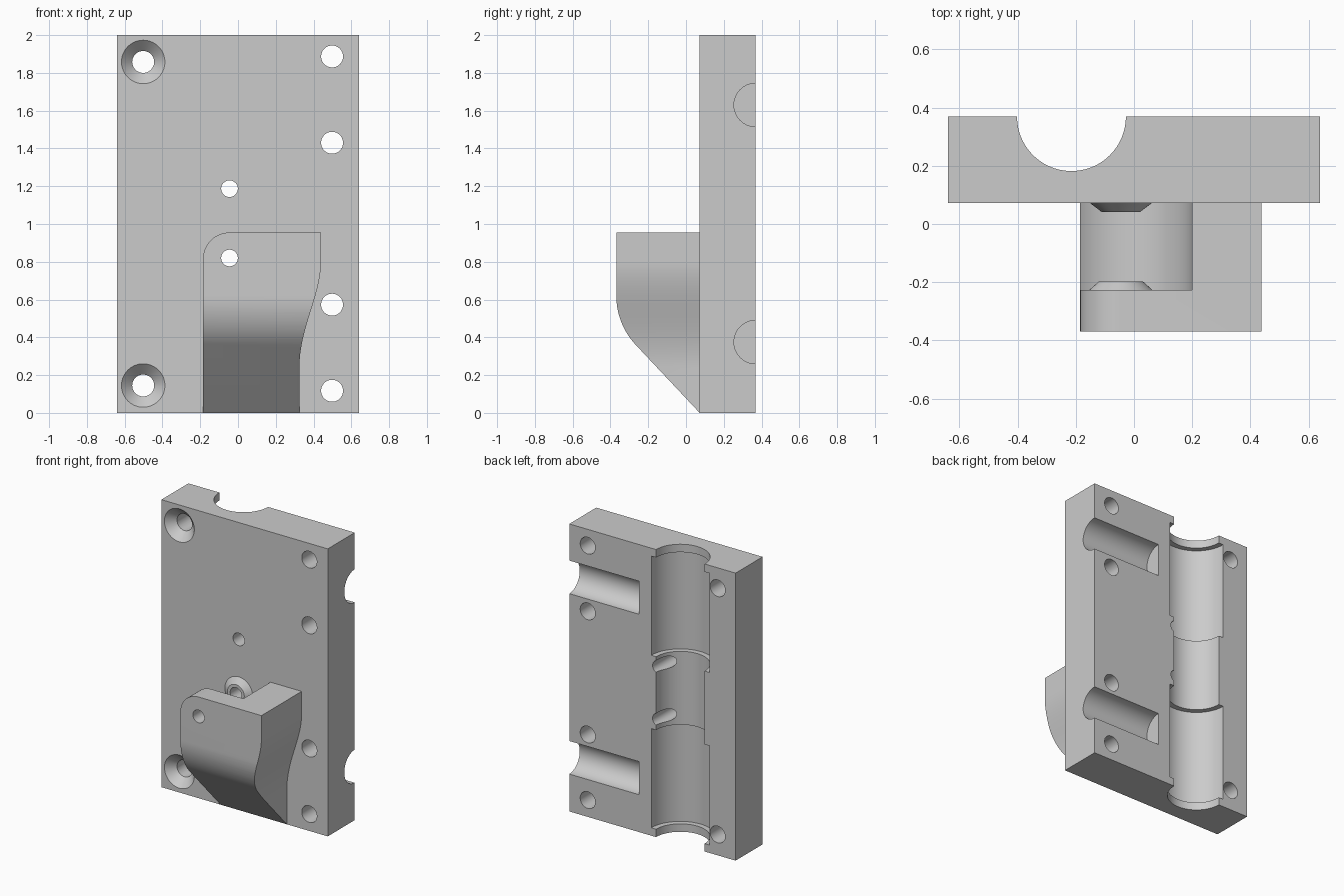
import bpy, bmesh, math
from mathutils import Matrix, Vector

cube = bpy.data.objects.get("Cube")
if cube:
    bpy.data.objects.remove(cube, do_unlink=True)

FRONT, FACE, BACK = -0.369, 0.0725, 0.369   # hook front, plate face, plate back
PIVOT = (-0.045, 0.82)                      # pin hole centre (x, z)

grey = bpy.data.materials.new("matte grey")
grey.use_nodes = True
grey.diffuse_color = (0.6, 0.6, 0.6, 1)
grey.node_tree.nodes["Principled BSDF"].inputs["Base Color"].default_value = (0.6, 0.6, 0.6, 1)


def make(name, bm):
    bmesh.ops.recalc_face_normals(bm, faces=bm.faces)
    mesh = bpy.data.meshes.new(name)
    bm.to_mesh(mesh)
    bm.free()
    mesh.materials.append(grey)
    obj = bpy.data.objects.new(name, mesh)
    bpy.context.collection.objects.link(obj)
    return obj


def box(name, lo, hi):
    lo, hi = Vector(lo), Vector(hi)
    bm = bmesh.new()
    bmesh.ops.create_cube(bm, size=1, matrix=Matrix.Translation((lo + hi) / 2)
                          @ Matrix.Diagonal((*(hi - lo), 1)))
    return make(name, bm)


def rod(name, start, end, r1, r2=None, segments=64):
    start, end = Vector(start), Vector(end)
    axis = end - start
    turn = axis.to_track_quat('Z', 'Y').to_matrix().to_4x4()
    bm = bmesh.new()
    bmesh.ops.create_cone(bm, cap_ends=True, segments=segments, radius1=r1,
                          radius2=r1 if r2 is None else r2, depth=axis.length,
                          matrix=Matrix.Translation((start + end) / 2) @ turn)
    return make(name, bm)


def prism(name, points, offset):
    bm = bmesh.new()
    face = bm.faces.new([bm.verts.new(p) for p in points])
    ext = bmesh.ops.extrude_face_region(bm, geom=[face])
    bmesh.ops.translate(bm, vec=offset,
                        verts=[v for v in ext["geom"] if isinstance(v, bmesh.types.BMVert)])
    return make(name, bm)


def combine(obj, tool, operation='DIFFERENCE'):
    mod = obj.modifiers.new("combine", 'BOOLEAN')
    mod.operation, mod.solver, mod.object = operation, 'EXACT', tool
    graph = bpy.context.evaluated_depsgraph_get()
    mesh = bpy.data.meshes.new_from_object(obj.evaluated_get(graph))
    obj.modifiers.clear()
    obj.data = mesh
    bpy.data.objects.remove(tool, do_unlink=True)


def hole(obj, x, z, radius):
    combine(obj, rod("drill", (x, -0.6, z), (x, 0.6, z), radius, segments=48))


def arc(cx, cz, r, a0, a1, n=16):
    angles = [math.radians(a0 + (a1 - a0) * i / n) for i in range(n + 1)]
    return [(cx + r * math.cos(a), cz + r * math.sin(a)) for a in angles]


# Back plate
plate = box("back_plate", (-0.64, FACE, 0), (0.64, BACK, 2))

# Stepped vertical channel in the back
GX = -0.215
combine(plate, rod("channel", (GX, BACK, -0.1), (GX, BACK, 2.1), 0.187, segments=96))
for z0, z1 in ((0.055, 0.745), (1.255, 1.945)):
    combine(plate, rod("wide_channel", (GX, BACK, z0), (GX, BACK, z1), 0.224, segments=96))

# Two half-round side channels
for z in (0.375, 1.63):
    combine(plate, rod("side_channel", (0.104, BACK, z), (0.8, BACK, z), 0.115))

# Screw holes, those on the right countersunk
for z in (0.117, 0.573, 1.43, 1.887):
    hole(plate, 0.498, z, 0.058)
for z in (0.145, 1.858):
    hole(plate, -0.502, z, 0.058)
    combine(plate, rod("countersink", (-0.502, FACE - 0.01, z),
                       (-0.502, FACE + 0.058, z), 0.125, 0.057))

# Boss and pin holes in the plate
px, pz = PIVOT
combine(plate, rod("boss", (px, FACE + 0.01, pz), (px, FACE - 0.032, pz), 0.12, 0.065), 'UNION')
for z in (pz, 1.187):
    hole(plate, px, z, 0.044)

# Hook: front outline with rounded corner and S-shaped edge
outline = [(-0.185, 0)] + arc(px, pz - 0.005, 0.14, 180, 90) + [(0.439, 0.955)]
curve = [Vector(p) for p in ((0.439, 0.8), (0.439, 0.62), (0.325, 0.45), (0.325, 0.24))]
for i in range(25):
    t = i / 24
    s = 1 - t
    outline.append(tuple(curve[0] * s**3 + curve[1] * 3 * s * s * t
                         + curve[2] * 3 * s * t * t + curve[3] * t**3))
outline.append((0.325, 0))
hook = prism("hook", [(x, FRONT - 0.05, z) for x, z in outline], (0, 0.5, 0))

# Hook: side profile with curved belly running down to the plate
side = [(0.08, -0.05), (0.08, 1.05), (FRONT, 1.05)]
side += arc(FRONT + 0.38, 0.62, 0.38, 180, 222.2) + [(FACE, 0), (FACE, -0.05)]
combine(hook, prism("side_shape", [(-0.6, y, z) for y, z in side], (1.2, 0, 0)), 'INTERSECT')

# Round-bottomed pocket behind the lip
pocket = [(px - 0.245, 1.2)] + arc(px, pz, 0.245, 180, 360, 48) + [(px + 0.245, 1.2)]
combine(hook, prism("pocket", [(x, -0.227, z) for x, z in pocket], (0, 0.4, 0)))

# Boss and pin hole in the lip
combine(hook, rod("lip_boss", (px, -0.237, pz), (px, -0.197, pz), 0.12, 0.075), 'UNION')
hole(hook, px, pz, 0.044)

# Smooth curves, sharp edges
bpy.ops.object.select_all(action='DESELECT')
for obj in (plate, hook):
    obj.select_set(True)
bpy.context.view_layer.objects.active = plate
bpy.ops.object.shade_smooth_by_angle(angle=math.radians(25))
